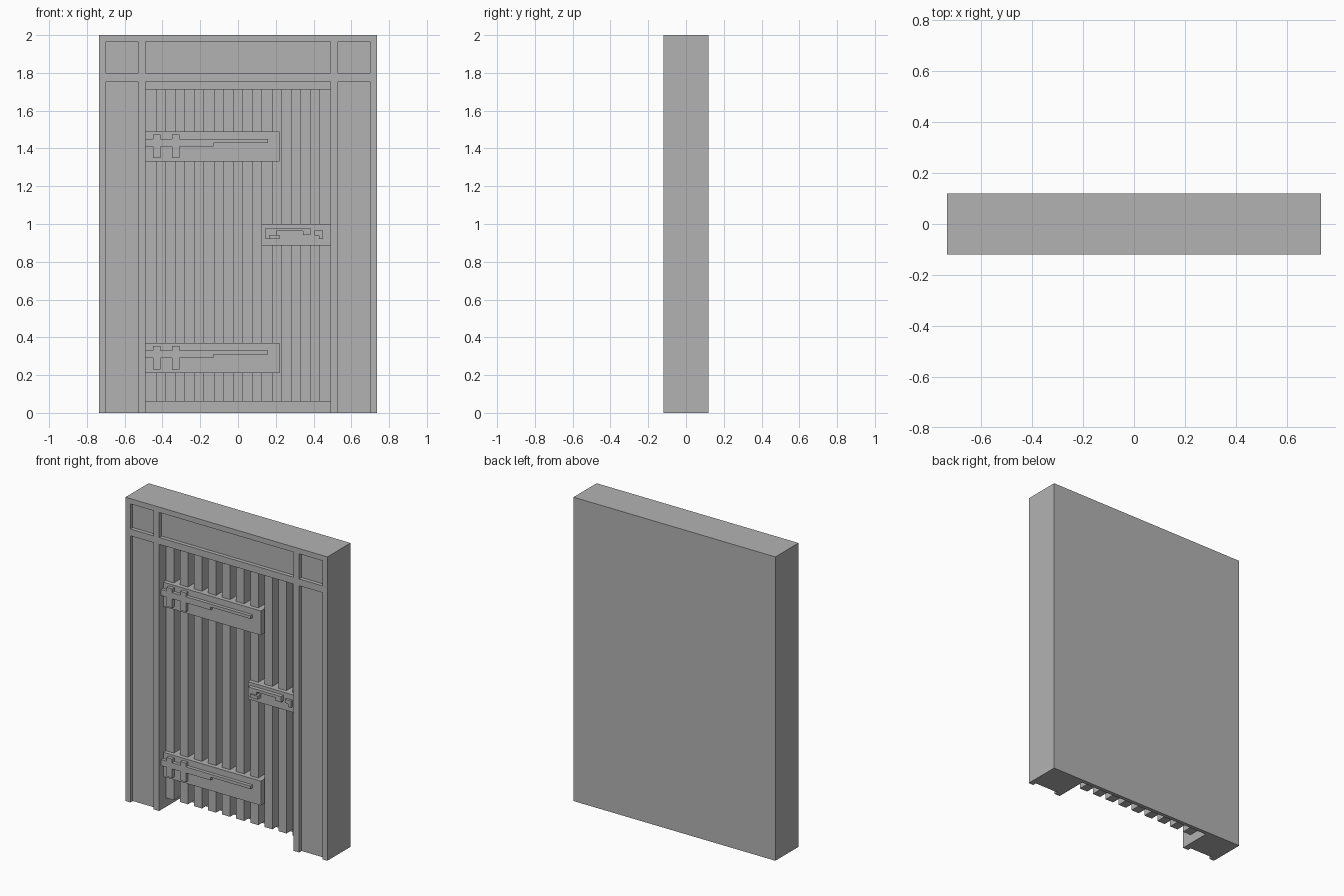
import bpy, bmesh
from mathutils import Vector

old = bpy.data.objects.get("Cube")
if old:
    bpy.data.objects.remove(old, do_unlink=True)

grey = bpy.data.materials.new("plain grey")
grey.use_nodes = True
colour = (0.45, 0.45, 0.45, 1)
grey.diffuse_color = colour
grey.node_tree.nodes["Principled BSDF"].inputs["Base Color"].default_value = colour


def finish(name, bm):
    bmesh.ops.recalc_face_normals(bm, faces=bm.faces)
    mesh = bpy.data.meshes.new(name)
    bm.to_mesh(mesh)
    bm.free()
    mesh.materials.append(grey)
    obj = bpy.data.objects.new(name, mesh)
    bpy.context.collection.objects.link(obj)
    return obj


def add_prism(bm, points, direction):
    """Extrude a closed outline along a direction."""
    face = bm.faces.new([bm.verts.new(p) for p in points])
    new = bmesh.ops.extrude_face_region(bm, geom=[face], use_keep_orig=True)["geom"]
    bmesh.ops.translate(bm, vec=Vector(direction),
                        verts=[g for g in new if isinstance(g, bmesh.types.BMVert)])


def add_box(bm, x0, x1, y0, y1, z0, z1):
    add_prism(bm, [(x0, y0, z0), (x1, y0, z0), (x1, y1, z0), (x0, y1, z0)], (0, 0, z1 - z0))


def box(name, *bounds):
    bm = bmesh.new()
    add_box(bm, *bounds)
    return finish(name, bm)


def relief(name, outline, front, back, lift=0):
    """Flat fitting drawn as an x-z outline."""
    bm = bmesh.new()
    add_prism(bm, [(x, front, z + lift) for x, z in outline], (0, back - front, 0))
    return finish(name, bm)


FRONT, BACK = -0.12, 0.12
HALF, OPENING = 0.735, 0.49
PLANK, GROOVE, PANEL = -0.05, 0.02, 0.095
PLATE = -0.077
HEAD = 1.755

# Frame: a block with the doorway and shallow panels cut from it
frame = box("door_frame", -HALF, HALF, FRONT, BACK, 0, 2)
bm = bmesh.new()
add_box(bm, -OPENING, OPENING, FRONT - 0.1, PANEL, -0.1, HEAD)
add_box(bm, -OPENING, OPENING, FRONT - 0.1, FRONT + 0.025, 1.80, 1.965)
for side in (-1, 1):
    x0, x1 = sorted((side * 0.70, side * 0.53))
    for z0, z1 in ((-0.1, HEAD), (1.80, 1.965)):
        add_box(bm, x0, x1, FRONT - 0.1, FRONT + 0.025, z0, z1)
cutter = finish("frame_cutter", bm)
cutter.hide_render = True
cut = frame.modifiers.new("cut", "BOOLEAN")
cut.operation, cut.solver, cut.object = "DIFFERENCE", "EXACT", cutter
graph = bpy.context.evaluated_depsgraph_get()
carved = bpy.data.meshes.new_from_object(frame.evaluated_get(graph))
frame.modifiers.clear()
frame.data = carved
bpy.data.objects.remove(cutter, do_unlink=True)

# Door: ten planks with grooves, as one comb-shaped section
count, groove_width = 10, 0.0445
plank_width = (2 * OPENING - (count - 1) * groove_width) / count
section = []
for i in range(count):
    x = -OPENING + i * (plank_width + groove_width)
    if i:
        section.append((x, GROOVE))
    section += [(x, PLANK), (x + plank_width, PLANK)]
    if i < count - 1:
        section.append((x + plank_width, GROOVE))
section += [(OPENING, PANEL), (-OPENING, PANEL)]
bm = bmesh.new()
add_prism(bm, [(x, y, 0.06) for x, y in section], (0, 0, 1.655))
finish("plank_door", bm)

# Hinges: backing board and strap with two knuckles
strap = [(-0.49, 1.45), (-0.45, 1.45), (-0.45, 1.475), (-0.41, 1.475), (-0.41, 1.45),
         (-0.35, 1.45), (-0.35, 1.475), (-0.31, 1.475), (-0.31, 1.45), (0.16, 1.45),
         (0.16, 1.43), (-0.13, 1.43), (-0.13, 1.41), (-0.31, 1.41), (-0.31, 1.35),
         (-0.35, 1.35), (-0.35, 1.41), (-0.41, 1.41), (-0.41, 1.35), (-0.45, 1.35),
         (-0.45, 1.41), (-0.49, 1.41)]
for label, lift in (("upper", 0), ("lower", -1.12)):
    box(label + "_hinge_board", -OPENING, 0.22, PLATE, GROOVE, 1.33 + lift, 1.49 + lift)
    relief(label + "_hinge_strap", strap, PLATE - 0.022, PLATE, lift)

# Lock: board, handle and keyhole catch
box("lock_board", 0.125, OPENING, PLATE, GROOVE, 0.885, 1.0)
relief("handle", [(0.145, 0.98), (0.385, 0.98), (0.385, 0.942), (0.345, 0.942),
                  (0.345, 0.962), (0.205, 0.962), (0.205, 0.92), (0.145, 0.92)],
       PLATE - 0.025, PLATE)
box("handle_grip", 0.165, 0.22, PLATE - 0.035, PLATE, 0.92, 0.942)
relief("lock_catch", [(0.405, 0.965), (0.45, 0.965), (0.45, 0.92), (0.43, 0.92),
                      (0.43, 0.94), (0.405, 0.94)], PLATE - 0.015, PLATE)
